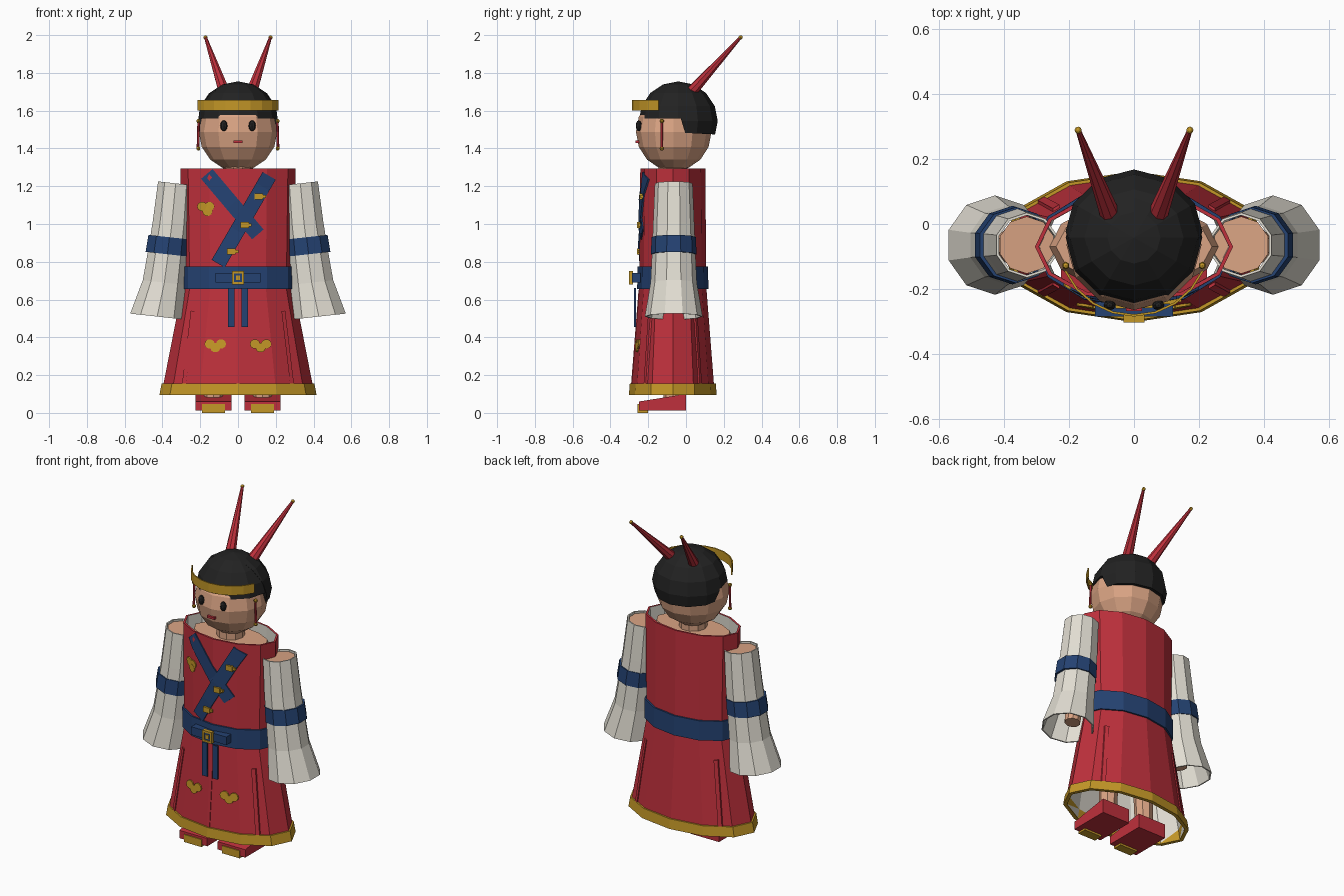
import bpy, bmesh, math
from mathutils import Vector

if "Cube" in bpy.data.objects:
    bpy.data.objects.remove(bpy.data.objects["Cube"])

CY = -0.07  # depth of the body axis
SIDES = (("left", 1), ("right", -1))


def material(name, r, g, b):
    m = bpy.data.materials.new(name)
    m.use_nodes = True
    m.diffuse_color = (r, g, b, 1)
    bsdf = m.node_tree.nodes["Principled BSDF"]
    bsdf.inputs["Base Color"].default_value = (r, g, b, 1)
    bsdf.inputs["Roughness"].default_value = 0.8
    return m


RED = material("robe red", .52, .03, .045)
WHITE = material("sleeve white", .76, .73, .65)
SKIN = material("skin", .70, .37, .23)
GOLD = material("gold", .55, .31, .02)
BLUE = material("sash blue", .018, .055, .17)
BLACK = material("hair black", .016, .016, .016)


def finish(name, bm, *mats, fix=True):
    if fix:
        bmesh.ops.recalc_face_normals(bm, faces=bm.faces[:])
    me = bpy.data.meshes.new(name)
    bm.to_mesh(me)
    bm.free()
    for m in mats:
        me.materials.append(m)
    ob = bpy.data.objects.new(name, me)
    bpy.context.collection.objects.link(ob)
    return ob


def loft(name, rings, seg, mats, phase=0, tilt=0, caps=True, loop=False, inner=99):
    """Rings of (x, y, z, rx, ry); bands from index inner on use the second material."""
    bm = bmesh.new()
    rows = []
    for cx, cy, z, rx, ry in rings:
        row = []
        for i in range(seg):
            a = phase + math.tau * i / seg
            dx = rx * math.cos(a)
            row.append(bm.verts.new((cx + dx, cy + ry * math.sin(a), z + tilt * dx)))
        rows.append(row)
    pairs = list(zip(rows, rows[1:])) + ([(rows[-1], rows[0])] if loop else [])
    for k, (a, b) in enumerate(pairs):
        for i in range(seg):
            j = (i + 1) % seg
            f = bm.faces.new((a[i], a[j], b[j], b[i]))
            f.material_index = int(k >= inner and k < len(rings) - 1)
    if caps and not loop:
        bm.faces.new(rows[0])
        bm.faces.new(rows[-1])
    return finish(name, bm, *mats)


def shell(name, rings, seg, mats, thick, **kw):
    """Open tube with an inner wall."""
    inside = [(x, y, z, rx - thick, ry - thick) for x, y, z, rx, ry in reversed(rings)]
    return loft(name, rings + inside, seg, mats, loop=True, inner=len(rings), **kw)


def box(name, x, y, z, mat):
    bm = bmesh.new()
    bmesh.ops.create_cube(bm, size=1)
    for v in bm.verts:
        v.co = [lo + (c + .5) * (hi - lo) for c, (lo, hi) in zip(v.co, (x, y, z))]
    return finish(name, bm, mat)


def ball(name, centre, radius, mat, seg=12, rings=8, cuts=()):
    bm = bmesh.new()
    bmesh.ops.create_uvsphere(bm, u_segments=seg, v_segments=rings, radius=1)
    for v in bm.verts:
        v.co = [c + p * r for c, p, r in zip(centre, v.co, radius)]
    for co, no in cuts:
        cut = bmesh.ops.bisect_plane(bm, geom=bm.verts[:] + bm.edges[:] + bm.faces[:],
                                     plane_co=co, plane_no=no, clear_inner=True)
        rim = [e for e in cut["geom_cut"] if isinstance(e, bmesh.types.BMEdge)]
        bmesh.ops.holes_fill(bm, edges=rim, sides=0)
    return finish(name, bm, mat)


def rod(name, a, b, r1, r2, mat, seg=8):
    a, b = Vector(a), Vector(b)
    bm = bmesh.new()
    bmesh.ops.create_cone(bm, cap_ends=True, segments=seg, radius1=r1, radius2=r2, depth=(b - a).length)
    ob = finish(name, bm, mat)
    ob.rotation_euler = (b - a).to_track_quat('Z', 'Y').to_euler()
    ob.location = (a + b) / 2
    return ob


# Robe outline as (height, half width, half depth)
ROBE = [(.10, .405, .222), (.66, .295, .178), (1.295, .305, .172)]


def robe_at(z):
    for (z0, x0, y0), (z1, x1, y1) in zip(ROBE, ROBE[1:]):
        if z <= z1:
            t = (z - z0) / (z1 - z0)
            return x0 + t * (x1 - x0), y0 + t * (y1 - y0)
    return ROBE[-1][1:]


def robe_y(x, z, side=-1):
    """Depth of the twelve-sided robe surface at x, z."""
    rx, ry = robe_at(z)
    corners = [(rx * math.sin(k * math.pi / 6), ry * math.cos(k * math.pi / 6)) for k in range(4)]
    x = min(abs(x), rx * .99)
    for (x0, y0), (x1, y1) in zip(corners, corners[1:]):
        if x <= x1:
            return CY + side * (y0 + (y1 - y0) * (x - x0) / (x1 - x0))


def draped(name, outlines, mat, off=.008, side=-1):
    """Thin plates laid over the robe surface."""
    bm = bmesh.new()
    for pts in outlines:
        top = [bm.verts.new((x, robe_y(x, z, side) + side * off, z)) for x, z in pts]
        low = [bm.verts.new((x, robe_y(x, z, side) - side * .001, z)) for x, z in pts]
        bm.faces.new(top)
        bm.faces.new(low[::-1])
        for i in range(len(pts)):
            j = (i + 1) % len(pts)
            bm.faces.new((top[i], low[i], low[j], top[j]))
    return finish(name, bm, mat)


def strap(name, a, b, width, mat, off=.008, side=-1, n=8):
    a, b = Vector(a), Vector(b)
    w = (b - a).orthogonal().normalized() * width / 2
    p = [a.lerp(b, i / n) for i in range(n + 1)]
    return draped(name, [(p[i] - w, p[i] + w, p[i + 1] + w, p[i + 1] - w) for i in range(n)], mat, off, side)


def trefoil(name, lobes):
    discs = [[(x + .027 * math.cos(math.tau * k / 10), z + .025 * math.sin(math.tau * k / 10))
              for k in range(10)] for x, z in lobes]
    return draped(name, discs, GOLD)


def robe_band(name, z0, z1, mat, grow):
    rings = [(0, CY, z, robe_at(z)[0] + grow, robe_at(z)[1] + grow) for z in (z0, z1)]
    return shell(name, rings, 12, [mat], grow + .012)


# Robe with white lining, belt and hem
shell("robe", [(0, CY, z, rx, ry) for z, rx, ry in ROBE], 12, [RED, WHITE], .012)
robe_band("hem", .095, .155, GOLD, .01)
robe_band("belt", .655, .775, BLUE, .01)

# Body under the robe
loft("torso", [(0, CY, .6, .2, .12), (0, CY, 1.2, .26, .14), (0, CY, 1.26, .24, .12)], 12, [SKIN])
loft("neck", [(0, CY, 1.2, .08, .08), (0, CY, 1.36, .08, .08)], 10, [SKIN])

# Crossed chest straps, buttons and emblem
strap("chest_strap_long", (.165, 1.255), (-.105, .79), .08, BLUE, .009)
strap("chest_strap_short", (-.165, 1.265), (.105, .945), .08, BLUE, .007)
for i, (x, z) in enumerate(((.11, 1.145), (.035, .995), (-.035, .855))):
    y = robe_y(x, z) - .02
    box(f"button_{i + 1}", (x - .022, x + .022), (y, y + .02), (z - .016, z + .016), GOLD)
    box(f"button_loop_{i + 1}", (x + .022, x + .037), (y + .006, y + .02), (z - .008, z + .008), GOLD)
trefoil("chest_emblem", ((-.19, 1.093), (-.152, 1.093), (-.162, 1.067)))

# Belt bow, buckle and hanging ties
box("belt_bow", (-.12, .12), (-.285, -.24), (.69, .74), BLUE)
box("buckle_back", (-.03, .03), (-.297, -.28), (.685, .745), BLUE)
for s in (-1, 1):
    box("buckle_side", sorted((s * .02, s * .032)), (-.303, -.28), (.68, .75), GOLD)
    box("buckle_bar", (-.032, .032), (-.303, -.28), sorted((.715 + s * .023, .715 + s * .035)), GOLD)
box("buckle_pin", (-.01, .01), (-.303, -.28), (.703, .727), GOLD)

# Skirt centre seam
strap("front_seam", (0, .12), (0, .65), .018, RED, .004, n=1)

for name, s in SIDES:
    box(f"{name}_belt_tie", sorted((s * .018, s * .052)), (-.275, -.265), (.455, .66), BLUE)
    trefoil(f"{name}_skirt_emblem", ((s * .09, .365), (s * .15, .365), (s * .12, .345)))
    for part, side in (("front", -1), ("back", 1)):
        strap(f"{name}_{part}_pleat", (s * .24, .54), (s * .29, .12), .02, RED, .009, side, n=1)

    # Sleeve, cuff band and arm
    rings = [(.33, 1.215, .098), (.35, 1.0, .107), (.37, .84, .113), (.39, .69, .12), (.428, .51, .15)]
    shell(f"{name}_sleeve", [(s * x, CY + .005, z, r, r * 1.02) for x, z, r in rings],
          10, [WHITE, WHITE], .008, phase=math.pi / 10, tilt=s * .11)
    shell(f"{name}_sleeve_band", [(s * .374, CY + .005, .84, .121, .121), (s * .363, CY + .005, .93, .117, .117)],
          10, [BLUE], .016, phase=math.pi / 10, tilt=s * .11)
    loft(f"{name}_arm", [(s * .33, CY + .005, 1.205, .087, .088), (s * .34, CY + .005, 1.1, .075, .075),
                         (s * .39, CY, .56, .045, .045)], 10, [SKIN], phase=math.pi / 10, tilt=s * .11)

    # Leg and wedge shoe
    loft(f"{name}_leg", [(s * .13, CY, .08, .05, .05), (s * .12, CY, .65, .065, .065)], 8, [SKIN])
    shoe = box(f"{name}_shoe", sorted((s * .035, s * .225)), (-.25, 0), (.012, .1), RED)
    for v in shoe.data.vertices:
        if v.co.y < -.2 and v.co.z > .05:
            v.co.z = .06
    box(f"{name}_toe_plate", sorted((s * .07, s * .19)), (-.256, -.2), (0, .046), GOLD)

    # Face and ear ornaments
    ball(f"{name}_eye", (s * .075, -.25, 1.52), (.019, .016, .029), BLACK, 8, 6)
    rod(f"{name}_earring", (s * .212, -.128, 1.4), (s * .208, -.128, 1.545), .007, .007, RED, 6)
    for part, z in (("upper", 1.545), ("lower", 1.4)):
        ball(f"{name}_{part}_ear_bead", (s * .21, -.128, z), (.012,) * 3, GOLD, 6, 4)

    # Tall hair spike with bead
    tip = (s * .172, .289, 1.988)
    rod(f"{name}_spike", (s * .07, .02, 1.69), tip, .032, .008, RED)
    ball(f"{name}_spike_bead", tip, (.011,) * 3, GOLD, 8, 6)

# Head and hair
ball("head", (0, -.065, 1.488), (.208, .2, .208), SKIN)
box("mouth", (-.025, .025), (-.268, -.24), (1.43, 1.443), RED)
ball("hair_cap", (0, -.042, 1.545), (.213, .208, .21), BLACK, cuts=[((0, 0, 1.558), (0, 0, 1))])
ball("hair_back", (0, -.042, 1.545), (.216, .21, .209), BLACK,
     cuts=[((0, 0, 1.482), (0, .05, 1)), ((0, -.01, 1.5), (0, 1, .3))])

# Curved headband across the brow
bm = bmesh.new()
span = math.radians(66)
rows = []
for i in range(9):
    a = -span + 2 * span * i / 8
    rows.append([bm.verts.new((r * math.sin(a), -.05 - r * math.cos(a), z))
                 for r, z in ((.235, 1.6), (.235, 1.657), (.228, 1.657), (.228, 1.6))])
for a, b in zip(rows, rows[1:]):
    for k in range(4):
        bm.faces.new((a[k], a[(k + 1) % 4], b[(k + 1) % 4], b[k]))
bm.faces.new(rows[0])
bm.faces.new(rows[-1])
finish("headband", bm, GOLD)
